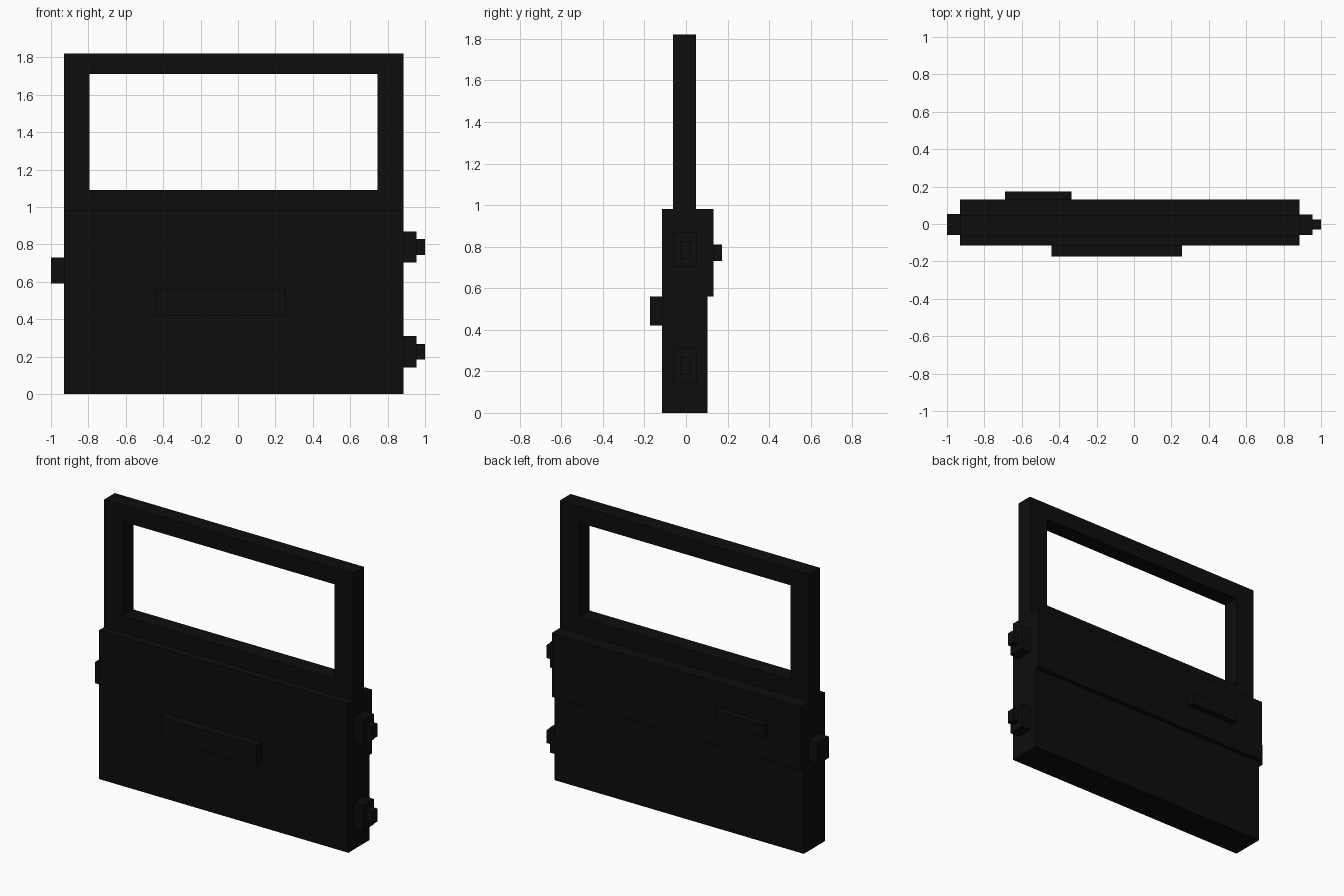
import bpy
import bmesh

cube = bpy.data.objects.get("Cube")
if cube:
    bpy.data.objects.remove(cube, do_unlink=True)

# One near-black paint for the whole door
paint = bpy.data.materials.new("black_paint")
paint.use_nodes = True
colour = (0.004, 0.004, 0.004, 1)
paint.diffuse_color = colour
paint.node_tree.nodes["Principled BSDF"].inputs["Base Color"].default_value = colour

LEFT, RIGHT = -0.93, 0.885      # door edges in x
SILL, TOP = 0.98, 1.82          # top of the body, top of the window frame


def finish(name, bm):
    bmesh.ops.recalc_face_normals(bm, faces=bm.faces)
    mesh = bpy.data.meshes.new(name)
    bm.to_mesh(mesh)
    bm.free()
    mesh.materials.append(paint)
    obj = bpy.data.objects.new(name, mesh)
    bpy.context.collection.objects.link(obj)
    return obj


def box(name, x, y, z):
    """Box from (min, max) pairs along each axis."""
    bm = bmesh.new()
    bmesh.ops.create_cube(bm, size=1)
    for v in bm.verts:
        v.co = [r[0] if c < 0 else r[1] for c, r in zip(v.co, (x, y, z))]
    return finish(name, bm)


def extrude(bm, faces, offset):
    new = bmesh.ops.extrude_face_region(bm, geom=faces)["geom"]
    moved = [g for g in new if isinstance(g, bmesh.types.BMVert)]
    bmesh.ops.translate(bm, verts=moved, vec=offset)


# Door body: side profile with a thicker inner panel above the step
profile = [(-0.116, 0), (0.103, 0), (0.103, 0.56),
           (0.132, 0.56), (0.132, SILL), (-0.116, SILL)]
bm = bmesh.new()
side = bm.faces.new([bm.verts.new((LEFT, y, z)) for y, z in profile])
extrude(bm, [side], (RIGHT - LEFT, 0, 0))
finish("door_body", bm)

# Window frame: rectangular ring extruded through its thickness
FRONT, BACK = -0.063, 0.047


def rectangle(x0, x1, z0, z1):
    return [bm.verts.new((x, FRONT, z))
            for x, z in ((x0, z0), (x1, z0), (x1, z1), (x0, z1))]


bm = bmesh.new()
outer = rectangle(LEFT, RIGHT, SILL, TOP)
inner = rectangle(-0.793, 0.747, 1.09, 1.71)
ring = []
for i in range(4):
    j = (i + 1) % 4
    ring.append(bm.faces.new((outer[i], outer[j], inner[j], inner[i])))
extrude(bm, ring, (0, BACK - FRONT, 0))
finish("window_frame", bm)

# Handles on the outer and inner sides
box("outer_handle", (-0.44, 0.257), (-0.174, -0.116), (0.42, 0.56))
box("inner_handle", (-0.69, -0.333), (0.132, 0.174), (0.73, 0.81))

# Latch on the free edge
box("latch", (-1, LEFT), (-0.058, 0.053), (0.59, 0.73))

# Two stepped hinges on the opposite edge
for name, z in (("lower", 0.226), ("upper", 0.786)):
    box(name + "_hinge_base", (RIGHT, 0.955), (-0.06, 0.051), (z - 0.083, z + 0.083))
    box(name + "_hinge_pin", (0.955, 1), (-0.03, 0.025), (z - 0.042, z + 0.042))
